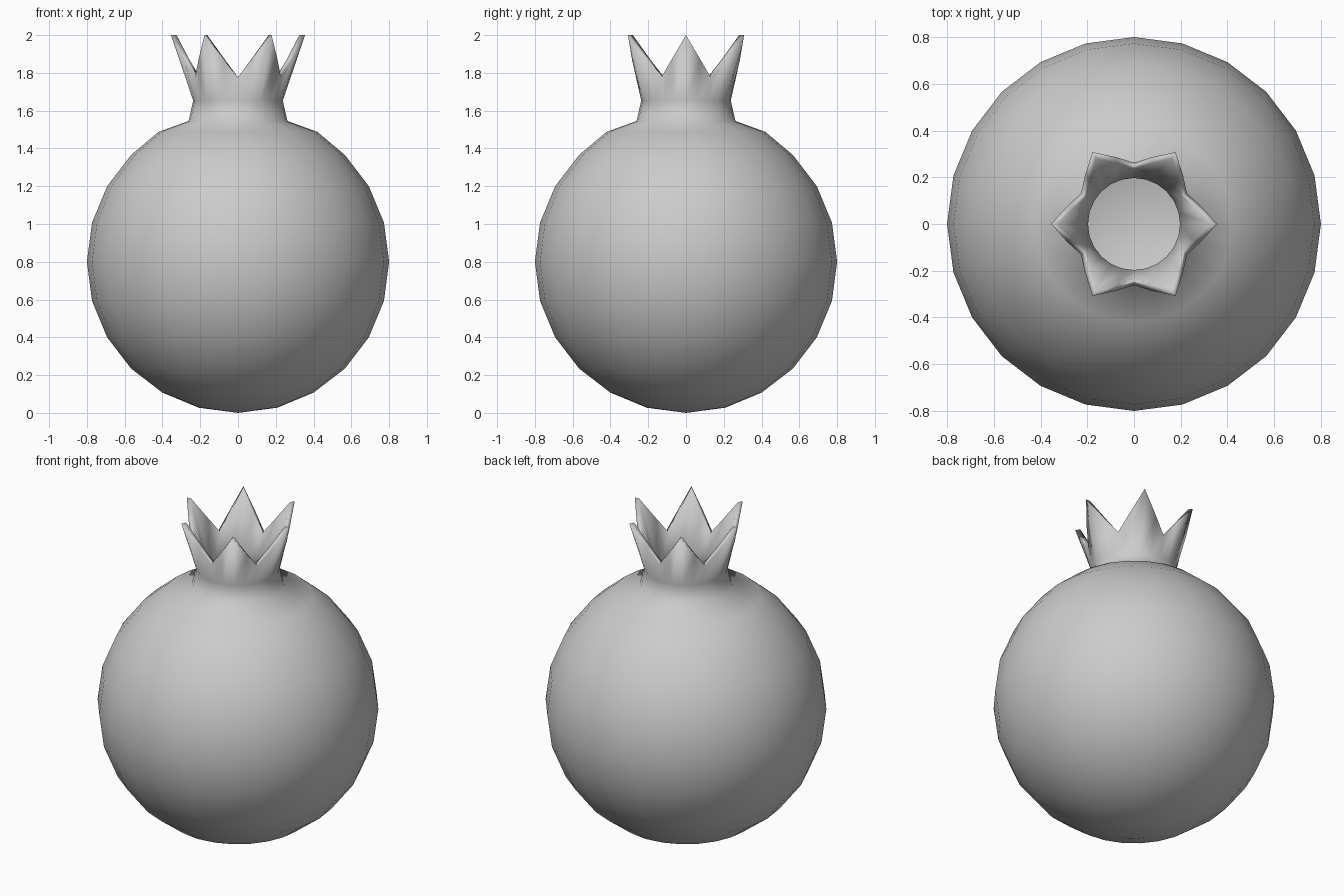
import bpy, bmesh
from math import sin, cos, pi, radians

if "Cube" in bpy.data.objects:
    bpy.data.objects.remove(bpy.data.objects["Cube"])

SEG, R, WALL = 24, 0.8, 0.03

bm = bmesh.new()


def ring(radius, z):
    return [bm.verts.new((radius * cos(2 * pi * i / SEG), radius * sin(2 * pi * i / SEG), z))
            for i in range(SEG)]


def crown_ring(offset):
    # six pointed rim: tip, middle, valley, middle
    rim = [(0.355, 2.0), (0.296, 1.87), (0.262, 1.777), (0.296, 1.87)]
    out = []
    for i in range(SEG):
        r, z = rim[i % 4]
        a = 2 * pi * i / SEG
        out.append(bm.verts.new(((r - offset) * cos(a), (r - offset) * sin(a), z)))
    return out


def bridge(a, b, flip=False):
    for i in range(SEG):
        j = (i + 1) % SEG
        f = (a[i], a[j], b[j], b[i])
        bm.faces.new(f[::-1] if flip else f)


def shell(radius, neck, offset, flip):
    # sphere rings from the bottom pole up, then the neck and the crown rim
    pole = bm.verts.new((0, 0, R - radius))
    rings = [ring(radius * cos(radians(t)), R + radius * sin(radians(t)))
             for t in range(-75, 50, 15)]
    rings += [ring(r, z) for r, z in neck] + [crown_ring(offset)]
    for i in range(SEG):
        f = (pole, rings[0][(i + 1) % SEG], rings[0][i])
        bm.faces.new(f[::-1] if flip else f)
    for a, b in zip(rings, rings[1:]):
        bridge(a, b, flip)
    return rings[-1]


# outer skin, inner skin and the rim joining them
outer = shell(R, [(0.42, 1.488), (0.262, 1.545), (0.237, 1.653)], 0, False)
inner = shell(R - WALL, [(0.405, 1.46), (0.235, 1.522), (0.197, 1.655)], WALL, True)
bridge(outer, inner)

bmesh.ops.recalc_face_normals(bm, faces=bm.faces)
for f in bm.faces:
    f.smooth = True
mesh = bpy.data.meshes.new("fruit_with_crown")
bm.to_mesh(mesh)
bm.free()
bpy.context.collection.objects.link(bpy.data.objects.new("fruit_with_crown", mesh))
